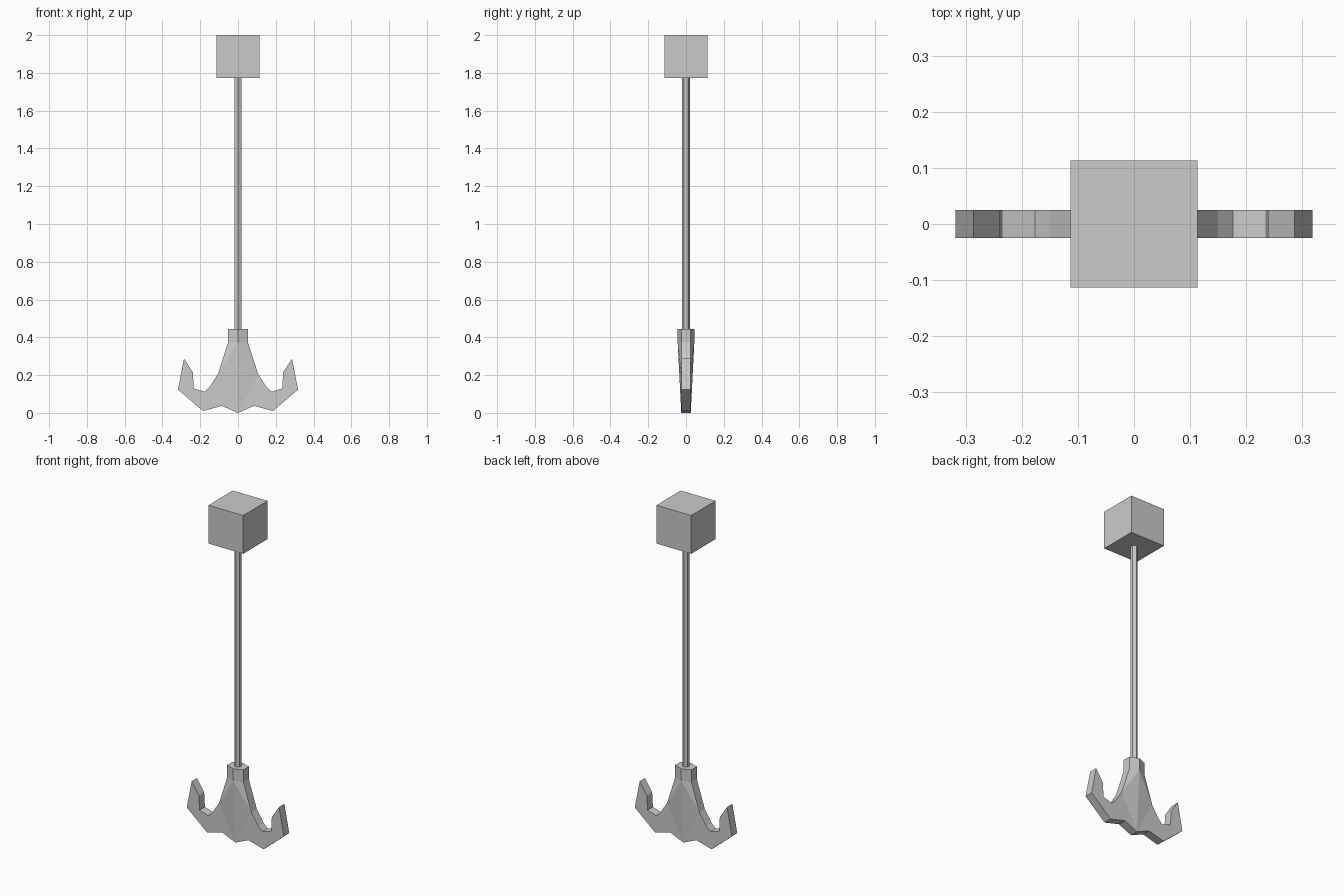
import bpy, bmesh, math

if "Cube" in bpy.data.objects:
    bpy.data.objects.remove(bpy.data.objects["Cube"])


def finish(bm, name):
    bmesh.ops.remove_doubles(bm, verts=bm.verts, dist=0.0005)
    bmesh.ops.recalc_face_normals(bm, faces=bm.faces)
    mesh = bpy.data.meshes.new(name)
    bm.to_mesh(mesh)
    bm.free()
    obj = bpy.data.objects.new(name, mesh)
    bpy.context.collection.objects.link(obj)
    return obj


# Top block
bm = bmesh.new()
bmesh.ops.create_cube(bm, size=0.227)
bmesh.ops.translate(bm, verts=bm.verts, vec=(0, 0, 2 - 0.1135))
finish(bm, "top_block").scale = (1, 1, 1)

# Six-sided rod, corners on the y axis
bpy.ops.mesh.primitive_cylinder_add(vertices=6, radius=0.02, depth=1.36,
                                    location=(0, 0, 1.11))
bpy.context.object.name = "rod"

# Double hook: half outline (x, z) from the bottom round the arm to the collar
outline = [(0.085, 0.037), (0.185, 0.01), (0.318, 0.123), (0.286, 0.287),
           (0.239, 0.215), (0.234, 0.129), (0.176, 0.112), (0.15, 0.138),
           (0.106, 0.207), (0.053, 0.372), (0.053, 0.445)]
# Centre ridge (half thickness, z)
ridge = [(0.025, 0.0), (0.044, 0.372), (0.046, 0.445)]
EDGE = 0.025

bm = bmesh.new()
for side in (1, -1):
    rims, spines = [], []
    for d in (-1, 1):
        p = [bm.verts.new((side * x, d * EDGE, z)) for x, z in outline]
        c = [bm.verts.new((0, d * y, z)) for y, z in ridge]
        # Flat arm face, raised central facets and collar facet
        bm.faces.new([c[0]] + p[:9])
        bm.faces.new((c[0], p[8], c[1]))
        bm.faces.new((p[8], p[9], c[1]))
        bm.faces.new((c[1], p[9], p[10], c[2]))
        rims.append([c[0]] + p + [c[2]])
    # Edge strip joining front to back, including the collar top
    f, b = rims
    for i in range(len(f) - 1):
        bm.faces.new((f[i], f[i + 1], b[i + 1], b[i]))
finish(bm, "double_hook")
